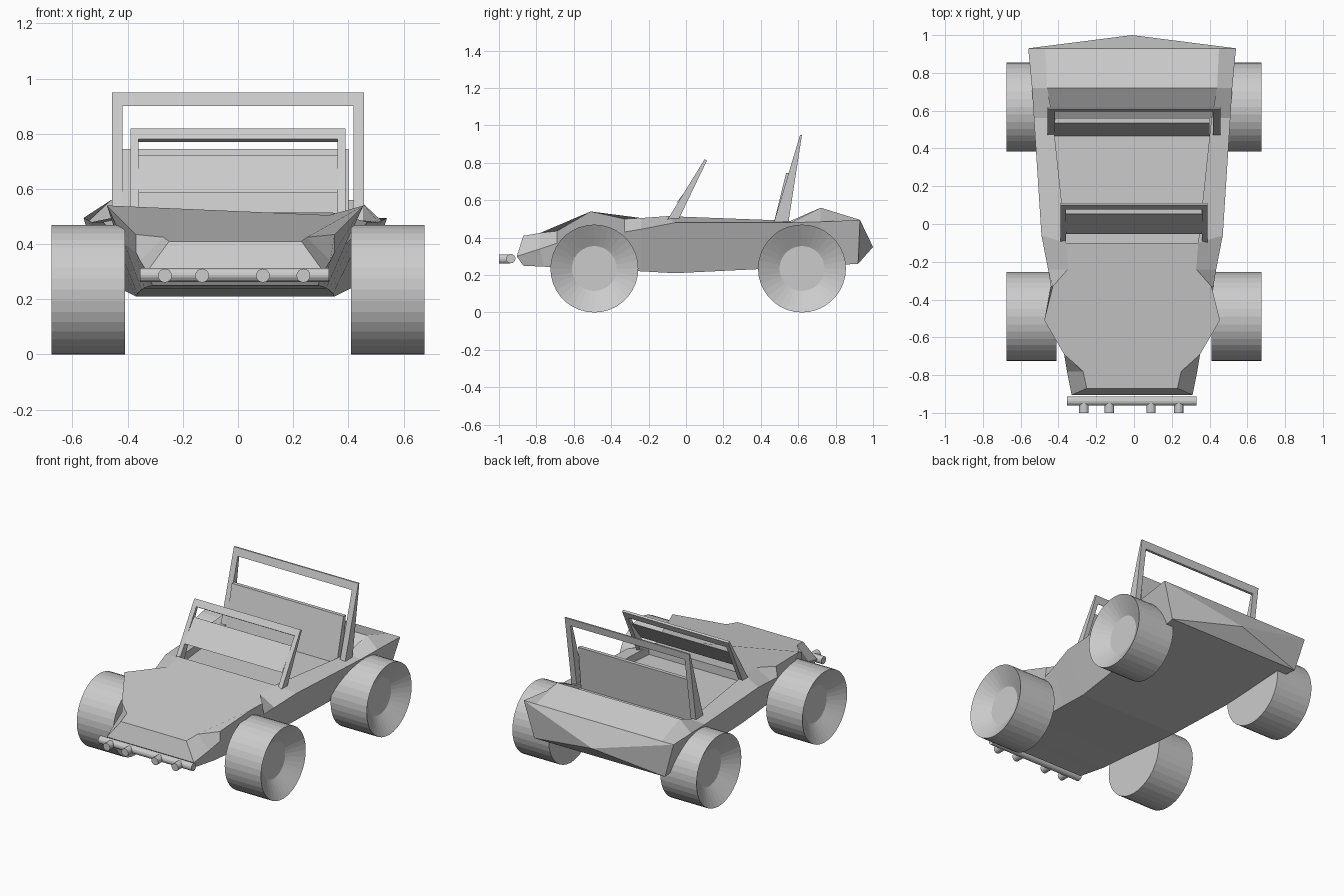
import bpy, bmesh, math
from mathutils import Matrix, Vector

cube = bpy.data.objects.get("Cube")
if cube:
    bpy.data.objects.remove(cube)

grey = bpy.data.materials.new("plain_grey")
grey.use_nodes = True
grey.diffuse_color = (0.6, 0.6, 0.6, 1)
grey.node_tree.nodes["Principled BSDF"].inputs["Base Color"].default_value = (0.6, 0.6, 0.6, 1)


def finish(name, bm):
    bmesh.ops.recalc_face_normals(bm, faces=bm.faces)
    mesh = bpy.data.meshes.new(name)
    bm.to_mesh(mesh)
    bm.free()
    mesh.materials.append(grey)
    obj = bpy.data.objects.new(name, mesh)
    bpy.context.collection.objects.link(obj)
    return obj


def prism(bm, x0, x1, profile):
    """Extrude a (y, z) profile from x0 to x1."""
    a, b = [[bm.verts.new((x, y, z)) for y, z in profile] for x in (x0, x1)]
    n = len(profile)
    bm.faces.new(a)
    bm.faces.new(b[::-1])
    for i in range(n):
        j = (i + 1) % n
        bm.faces.new((a[i], b[i], b[j], a[j]))


def slab(front, back, t0, t1):
    """Part of a leaning, tapered (y, z) profile between fractions t0 and t1."""
    f0, f1 = map(Vector, front)
    b0, b1 = map(Vector, back)
    return [f0.lerp(f1, t0), f0.lerp(f1, t1), b0.lerp(b1, t1), b0.lerp(b1, t0)]


def hoop(name, half, bar, front, back, top):
    bm = bmesh.new()
    for s in (-1, 1):
        prism(bm, s * half, s * (half - bar), slab(front, back, 0, 1))
    prism(bm, bar - half, half - bar, slab(front, back, top, 1))
    return finish(name, bm)


def cylinder(name, radius, length, axis, centre, segments=16):
    bm = bmesh.new()
    bmesh.ops.create_cone(bm, cap_ends=True, segments=segments,
                          radius1=radius, radius2=radius, depth=length)
    rot = Matrix.Rotation(math.pi / 2, 4, axis)
    bmesh.ops.transform(bm, matrix=Matrix.Translation(centre) @ rot, verts=bm.verts)
    return finish(name, bm)


# Body stations, nose to tail: floor edge, side edge, upper edge
FLOOR, SHIFT = 0.46, -0.01
stations = [
    ((.30, -.87, .25), (.32, -.905, .30), (.24, -.87, .41)),
    ((.32, -.76, .245), (.345, -.78, .34), (.26, -.78, .425)),
    ((.33, -.69, .24), (.36, -.69, .37), (.36, -.69, .435)),
    ((.34, -.51, .235), (.40, -.51, .40), (.465, -.51, .54)),
    ((.35, -.33, .225), (.43, -.33, .43), (.42, -.33, .50)),
    ((.355, -.24, .22), (.445, -.24, .445), (.34, -.24, .505)),
    ((.36, -.06, .21), (.48, -.06, .48), (.35, -.10, .515)),
    ((.36, -.06, .21), (.48, -.06, .48), (.35, -.10, .515)),
    ((.42, .56, .24), (.52, .56, .48), (.42, .56, .49)),
    ((.45, .72, .25), (.53, .72, .485), (.45, .72, .56)),
    ((.48, .92, .26), (.55, .93, .495), (.46, .93, .495)),
]
HOOD_END, COCKPIT = 6, (7, 8)
bm = bmesh.new()
rings = []
for i, (low, side, top) in enumerate(stations):
    mid = FLOOR if i in COCKPIT else top[2]
    half = [low, side, top, (top[0], top[1], mid)]
    loop = [(0, low[1], low[2])] + half + [(0, top[1], mid)]
    loop += [(-x, y, z) for x, y, z in reversed(half)]
    rings.append([bm.verts.new((x + SHIFT, y, z)) for x, y, z in loop])
for n, (a, b) in enumerate(zip(rings, rings[1:])):
    for i in range(len(a)):
        if n >= HOOD_END or i not in (3, 4, 5, 6):
            j = (i + 1) % len(a)
            bm.faces.new((a[i], a[j], b[j], b[i]))

# The hood is a single panel; nose and tail are closed
hood = rings[:HOOD_END + 1]
bm.faces.new([r[3] for r in hood] + [r[7] for r in reversed(hood)])
nose, tail = rings[0], rings[-1]
bm.faces.new([nose[i] for i in (0, 1, 2, 8, 9)])
bm.faces.new([nose[i] for i in (2, 3, 7, 8)])
tip = bm.verts.new((SHIFT, 1.0, .35))
for i in range(len(tail)):
    bm.faces.new((tail[i], tail[(i + 1) % len(tail)], tip))
loose = [v for v in bm.verts if not v.link_faces]
bmesh.ops.delete(bm, geom=loose, context='VERTS')
bmesh.ops.remove_doubles(bm, verts=bm.verts, dist=0.0005)
bmesh.ops.dissolve_degenerate(bm, edges=bm.edges, dist=0.0005)
finish("body", bm)

# Windscreen frame with its pane, and the roll hoop
hoop("windscreen_frame", .39, .03, ((-.10, .495), (.10, .82)),
     ((-.055, .465), (.112, .812)), .88)
bm = bmesh.new()
prism(bm, -.36, .36, [(-.052, .585), (.052, .722), (.056, .72), (-.046, .588)])
finish("windscreen_pane", bm)
hoop("roll_hoop", .457, .038, ((.465, .465), (.61, .95)), ((.545, .465), (.62, .95)), .9)

# Seat back
bm = bmesh.new()
prism(bm, -.42, .40, [(.465, FLOOR), (.535, .745), (.56, .745), (.53, FLOOR)])
finish("seat_back", bm)

# Wheels: rings of (radius, offset from inner face), dished outside
tyre = [(.235, 0), (.235, .266), (.12, .196)]
SEG = 36
for side, s in (("left", 1), ("right", -1)):
    for end, y in (("front", -.49), ("rear", .62)):
        bm = bmesh.new()
        hoops = []
        for r, d in tyre:
            hoops.append([bm.verts.new((s * (.41 + d),
                                        y + r * math.cos(math.tau * k / SEG),
                                        .235 + r * math.sin(math.tau * k / SEG)))
                          for k in range(SEG)])
        for a, b in zip(hoops, hoops[1:]):
            for k in range(SEG):
                m = (k + 1) % SEG
                bm.faces.new((a[k], a[m], b[m], b[k]))
        bm.faces.new(hoops[0])
        bm.faces.new(hoops[-1])
        finish(f"{end}_{side}_wheel", bm)

# Front bar and its lamps
cylinder("front_bar", .025, .685, 'Y', (-.012, -.937, .288))
for n, x in enumerate((-.265, -.13, .09, .237)):
    cylinder(f"lamp_{n + 1}", .025, .06, 'X', (x, -.97, .286))
